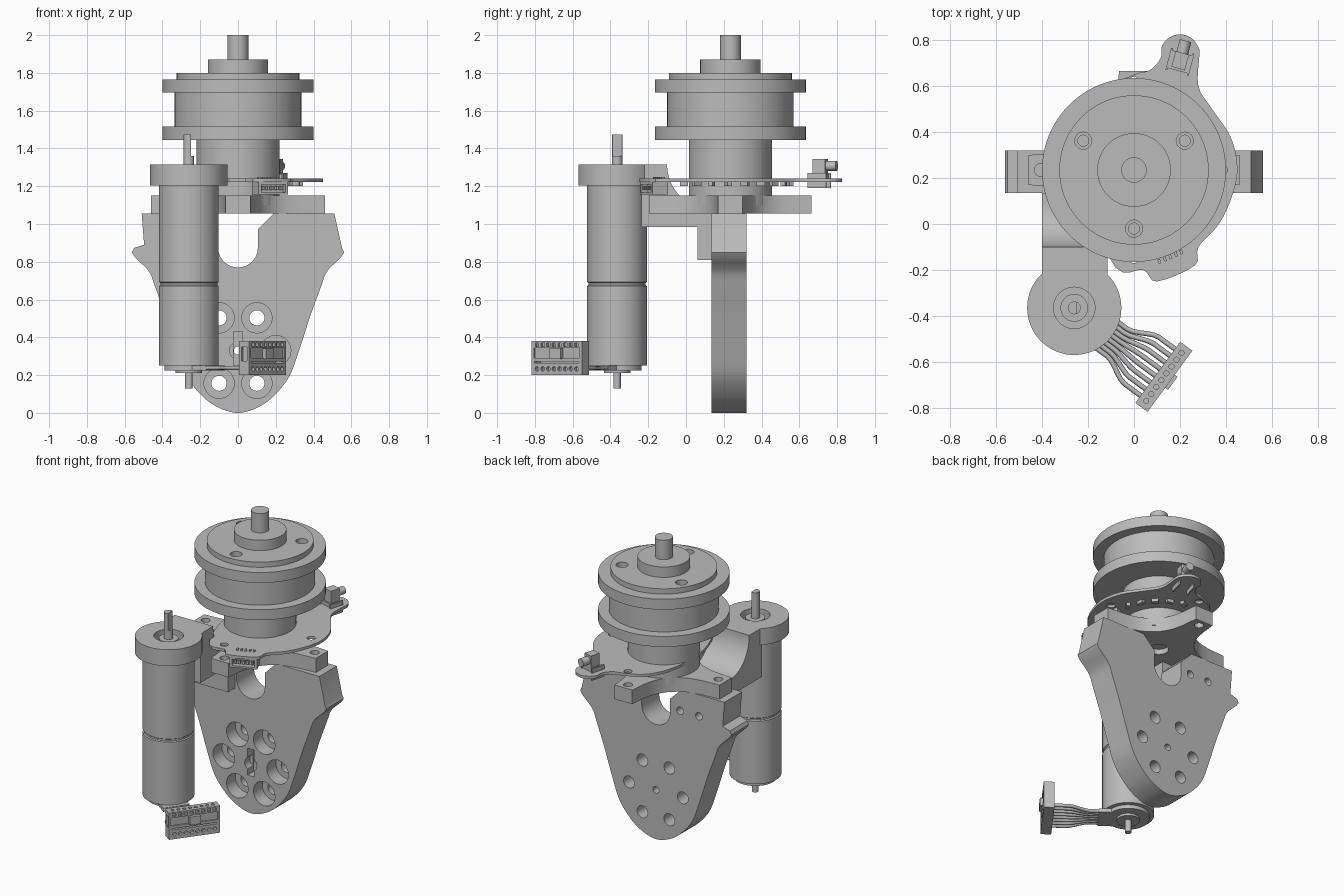
import bpy, bmesh, math
from mathutils import Matrix, Vector

if "Cube" in bpy.data.objects:
    bpy.data.objects.remove(bpy.data.objects["Cube"], do_unlink=True)

grey = bpy.data.materials.new("plain_grey")
grey.use_nodes = True
grey.diffuse_color = (0.5, 0.5, 0.5, 1)
grey.node_tree.nodes["Principled BSDF"].inputs["Base Color"].default_value = (0.5, 0.5, 0.5, 1)


def finish(name, bm):
    bmesh.ops.recalc_face_normals(bm, faces=bm.faces)
    me = bpy.data.meshes.new(name)
    bm.to_mesh(me)
    bm.free()
    me.materials.append(grey)
    ob = bpy.data.objects.new(name, me)
    bpy.context.collection.objects.link(ob)
    return ob


def prism(name, pts, lo, hi, axis="z"):
    """Extrude a 2D outline along an axis."""
    put = {"x": lambda a, b, h: (h, a, b), "y": lambda a, b, h: (a, h, b), "z": lambda a, b, h: (a, b, h)}[axis]
    bm = bmesh.new()
    low = [bm.verts.new(put(a, b, lo)) for a, b in pts]
    top = [bm.verts.new(put(a, b, hi)) for a, b in pts]
    bm.faces.new(low)
    bm.faces.new(top)
    for i in range(len(pts)):
        j = (i + 1) % len(pts)
        bm.faces.new((low[i], low[j], top[j], top[i]))
    return finish(name, bm)


def arc(cx, cy, r, a0, a1, n=16, ry=None):
    angles = [math.radians(a0 + (a1 - a0) * i / n) for i in range(n + 1)]
    return [(cx + r * math.cos(a), cy + (ry or r) * math.sin(a)) for a in angles]


def circle(cx, cy, r, n=32):
    return arc(cx, cy, r, 0, 360, n)[:-1]


def rect(x0, x1, y0, y1):
    return [(x0, y0), (x1, y0), (x1, y1), (x0, y1)]


def lathe(name, cx, cy, profile, n=64):
    """Turn an (r, z) profile into a closed solid."""
    bm = bmesh.new()
    rings = [[bm.verts.new((x, y, z)) for x, y in circle(cx, cy, r, n)] for r, z in profile]
    bm.faces.new(rings[0])
    bm.faces.new(rings[-1])
    for a, b in zip(rings, rings[1:]):
        for i in range(n):
            j = (i + 1) % n
            bm.faces.new((a[i], a[j], b[j], b[i]))
    return finish(name, bm)


def combine(target, tools, operation="DIFFERENCE"):
    for t in tools:
        m = target.modifiers.new("combine", "BOOLEAN")
        m.object, m.operation, m.solver = t, operation, "EXACT"
    deps = bpy.context.evaluated_depsgraph_get()
    deps.update()
    me = bpy.data.meshes.new_from_object(target.evaluated_get(deps))
    target.modifiers.clear()
    target.data = me
    for t in tools:
        bpy.data.objects.remove(t, do_unlink=True)


def spline(pts, n=6):
    """Smooth closed outline through the points."""
    out, k = [], len(pts)
    for i in range(k):
        p0, p1, p2, p3 = (Vector(pts[(i + d) % k]) for d in (-1, 0, 1, 2))
        for s in range(n):
            t = s / n
            v = p1 + (p2 - p0) * t / 2 + (p0 * 2 - p1 * 5 + p2 * 4 - p3) * t * t / 2
            out.append(tuple(v + (p1 * 3 - p0 - p2 * 3 + p3) * t ** 3 / 2))
    return out


AX, AY = 0, 0.235          # drum axis
MX, MY = -0.26, -0.365     # motor axis

# Drum with flanges, hub and shaft
drum = lathe("drum", AX, AY, [(0.22, 1.1), (0.22, 1.445), (0.4, 1.445), (0.4, 1.515), (0.335, 1.515),
             (0.335, 1.695), (0.4, 1.695), (0.4, 1.765), (0.325, 1.765), (0.325, 1.8), (0.16, 1.8),
             (0.16, 1.87), (0.055, 1.87), (0.055, 2)], 96)
holes = []
for a in (30, 150, 270):
    x, y = AX + 0.255 * math.cos(math.radians(a)), AY + 0.255 * math.sin(math.radians(a))
    holes.append(lathe("cutter", x, y, [(0.024, 1.72), (0.024, 1.76), (0.037, 1.76), (0.037, 1.9)], 32))
combine(drum, holes)

# Upright plate
half = [(0.09, 0.022), (0.18, 0.08), (0.27, 0.19), (0.325, 0.335), (0.385, 0.52), (0.46, 0.73), (0.497, 0.89)]
edge = [(-x, z) for x, z in reversed(half)] + [(0, 0)] + half
curve = spline(edge)[:-6]
plate = prism("upright_plate", curve + [(0.51, 1.055), (-0.51, 1.055)], 0.135, 0.32, "y")
slot = [(0.21, 1.075), (0.105, 0.97)] + arc(0, 0.875, 0.105, 0, -180, 24) + [(-0.105, 0.97), (-0.21, 1.075)]
tools = [prism("cutter", slot, 0, 0.5, "y"), prism("cutter", circle(0, 0.33, 0.022), 0, 0.5, "y"),
         prism("cutter", rect(-0.023, 0.023, 0.25, 0.43), 0, 0.2, "y"),
         prism("cutter", circle(0, 0.33, 0.045), 0, 0.19, "y")]
for x, z in circle(0, 0.33, 0.2, 6):
    tools += [prism("cutter", circle(x, z, 0.08), 0, 0.23, "y"), prism("cutter", circle(x, z, 0.04), 0, 0.5, "y")]
for x in (-0.18, -0.32):
    tools.append(prism("cutter", circle(x, 0.91, 0.025), 0.2, 0.5, "y"))
combine(plate, tools)

# Four-armed mounting cross
quarter = [(0.46, -0.065), (0.46, 0.065), (0.33, 0.075)] + arc(0.33, 0.33, 0.25, 260, 190, 14) + [(0.075, 0.33)]
star = []
for k, end in enumerate((0.46, 0.43, 0.46, 0.43)):
    c, s = math.cos(k * math.pi / 2), math.sin(k * math.pi / 2)
    for x, y in quarter:
        x = min(x, end)
        star.append((AX + x * c - y * s, AY + x * s + y * c))
cross = prism("mounting_cross", star, 1.055, 1.15)
combine(cross, [prism("cutter", circle(AX + x, AY + y, 0.028), 1, 1.3)
                for x, y in ((0.405, 0), (-0.405, 0), (0, 0.38), (0, -0.38))]
        + [prism("cutter", circle(AX, AY, 0.06), 1, 1.09)])

# Motor bracket with scooped arm
arm = [(-0.235, 0.985), (0.06, 0.985), (0.06, 0.81), (0.135, 0.81), (0.135, 1.095)]
arm += arc(0.1, 1.315, 0.2, 270, 180, 20, 0.22) + [(-0.235, 1.315)]
bracket = prism("motor_bracket", arm, -0.4, -0.115, "x")
combine(bracket, [prism("head", circle(MX, MY, 0.205, 64), 1.205, 1.315)], "UNION")
combine(bracket, [prism("cutter", circle(MX, MY, 0.09, 48), 1.1, 1.4)])

# Motor, boss and shafts
lathe("motor", MX, MY, [(0.07, 0.21), (0.07, 0.225), (0.13, 0.225), (0.13, 0.25), (0.158, 0.25), (0.158, 0.672),
      (0.151, 0.677), (0.151, 0.688), (0.158, 0.693), (0.158, 1.21), (0.06, 1.21), (0.06, 1.3)])
shaft = lathe("motor_shaft", MX, MY, [(0.028, 1.2), (0.028, 1.475)], 32)
combine(shaft, [prism("cutter", rect(MX + 0.012, MX + 0.1, MY - 0.1, MY + 0.1), 1.36, 1.5)])
lathe("rear_shaft", MX, MY, [(0.02, 0.13), (0.02, 0.215)], 24)

# Sensor board
outline = [(-0.08, -0.19), (0.04, -0.2), (0.1, -0.25), (0.265, -0.18), (0.28, -0.1), (0.37, 0), (0.43, 0.13),
           (0.45, 0.25), (0.42, 0.38), (0.34, 0.5), (0.28, 0.6)]
outline += [(0.285, 0.74)] + arc(0.2, 0.74, 0.085, 20, 160, 6) + [(0.115, 0.72), (0.07, 0.67), (0, 0.65),
                                                             (-0.12, 0.58), (-0.2, 0.4), (-0.2, 0.1)]
board = prism("sensor_board", spline(outline, 4), 1.222, 1.24)
combine(board, [prism("cutter", circle(x, y, 0.025), 1, 1.4) for x, y in ((0, -0.145), (0, 0.615), (0.38, 0.235))])


def place(ob, x, y, angle):
    ob.data.transform(Matrix.Translation((x, y, 0)) @ Matrix.Rotation(math.radians(angle), 4, "Z"))
    return ob


# Board socket with pins
socket = prism("board_socket", rect(-0.085, 0.085, -0.045, 0.045), 1.155, 1.222)
combine(socket, [prism("cutter", rect(-0.07, 0.07, 1.168, 1.21), -0.1, -0.01, "y")])
place(socket, 0.17, -0.17, 23)
for i in range(5):
    place(prism("socket_pin", rect(i * 0.026 - 0.058, i * 0.026 - 0.046, -0.04, 0), 1.18, 1.2), 0.17, -0.17, 23)
    place(prism("solder_pin", rect(i * 0.026 - 0.058, i * 0.026 - 0.046, 0.02, 0.04), 1.238, 1.25), 0.17, -0.17, 23)

# Small plug on the board lobe
for name, r, z0, z1 in (("plug_base", rect(-0.05, 0.05, -0.06, 0.02), 1.24, 1.265),
                        ("plug_body", rect(-0.03, 0.03, -0.05, 0.02), 1.26, 1.345)):
    place(prism(name, r, z0, z1), 0.205, 0.725, -15)
place(prism("plug_tip", circle(0, 1.307, 0.026, 24), 0, 0.075, "y"), 0.205, 0.725, -15)
for x in (-0.052, 0.044):
    place(prism("plug_leg", rect(x, x + 0.008, -0.07, 0.03), 1.19, 1.27), 0.205, 0.725, -15)

# Chips under the board
for i in range(9):
    a = math.radians(-50 + i * 16)
    x, y = 0.32 * math.cos(a), AY + 0.32 * math.sin(a)
    place(prism("chip", rect(-0.012, 0.012, -0.022, 0.022), 1.2, 1.223), x, y, 37 * i)

# Cable connector
CX, CY, TURN = 0.13, -0.665, 53.7
shell = prism("cable_connector", rect(-0.165, 0.165, -0.033, 0.033), 0.2, 0.38)
tools = [prism("cutter", rect(-0.145, 0.145, 0.263, 0.272), -0.1, 0.02, "y"),
         prism("cutter", rect(-0.15, 0.15, 0.29, 0.343), -0.1, -0.025, "y"),
         prism("cutter", rect(-0.018, 0.018, 0.275, 0.35), -0.2, -0.15, "x")]
for i in range(8):
    x = (i - 3.5) * 0.037
    tools += [prism("cutter", circle(x, 0.233, 0.012, 16), -0.1, -0.015, "y"),
              prism("cutter", rect(x - 0.011, x + 0.011, 0.352, 0.37), -0.1, -0.018, "y"),
              prism("cutter", circle(x, 0, 0.011, 16), 0.362, 0.4)]
combine(shell, tools)
place(shell, CX, CY, TURN)
place(prism("connector_latch", rect(-0.035, 0.035, -0.048, -0.02), 0.285, 0.34), CX, CY, TURN)
place(prism("cable_board", rect(-0.085, 0.085, 0.31, 0.4), 0.225, 0.25), CX, CY, TURN)

# Ribbon wires
turn = Matrix.Translation((CX, CY, 0)) @ Matrix.Rotation(math.radians(TURN), 4, "Z")
cable = bpy.data.curves.new("ribbon_wires", "CURVE")
cable.dimensions, cable.bevel_depth, cable.bevel_resolution = "3D", 0.011, 2
cable.resolution_u = 5
cable.materials.append(grey)
for i in range(8):
    k = i - 3.5
    path = [(0.021 * k, 0.33, 0.238), (0.021 * k, 0.25, 0.238), (0.036 * k, 0.12, 0.238), (0.036 * k, 0.02, 0.238)]
    sp = cable.splines.new("BEZIER")
    sp.bezier_points.add(len(path) - 1)
    for bp, p in zip(sp.bezier_points, path):
        bp.co = turn @ Vector(p)
        along = turn.to_3x3() @ Vector((0, -0.035, 0))
        bp.handle_left, bp.handle_right = bp.co - along, bp.co + along
bpy.context.collection.objects.link(bpy.data.objects.new("ribbon_wires", cable))

# Smooth round walls, keep edges crisp
meshes = [o for o in bpy.context.collection.objects if o.type == "MESH"]
for o in bpy.context.view_layer.objects:
    o.select_set(o in meshes)
bpy.context.view_layer.objects.active = meshes[0]
bpy.ops.object.shade_smooth_by_angle(angle=math.radians(30))
